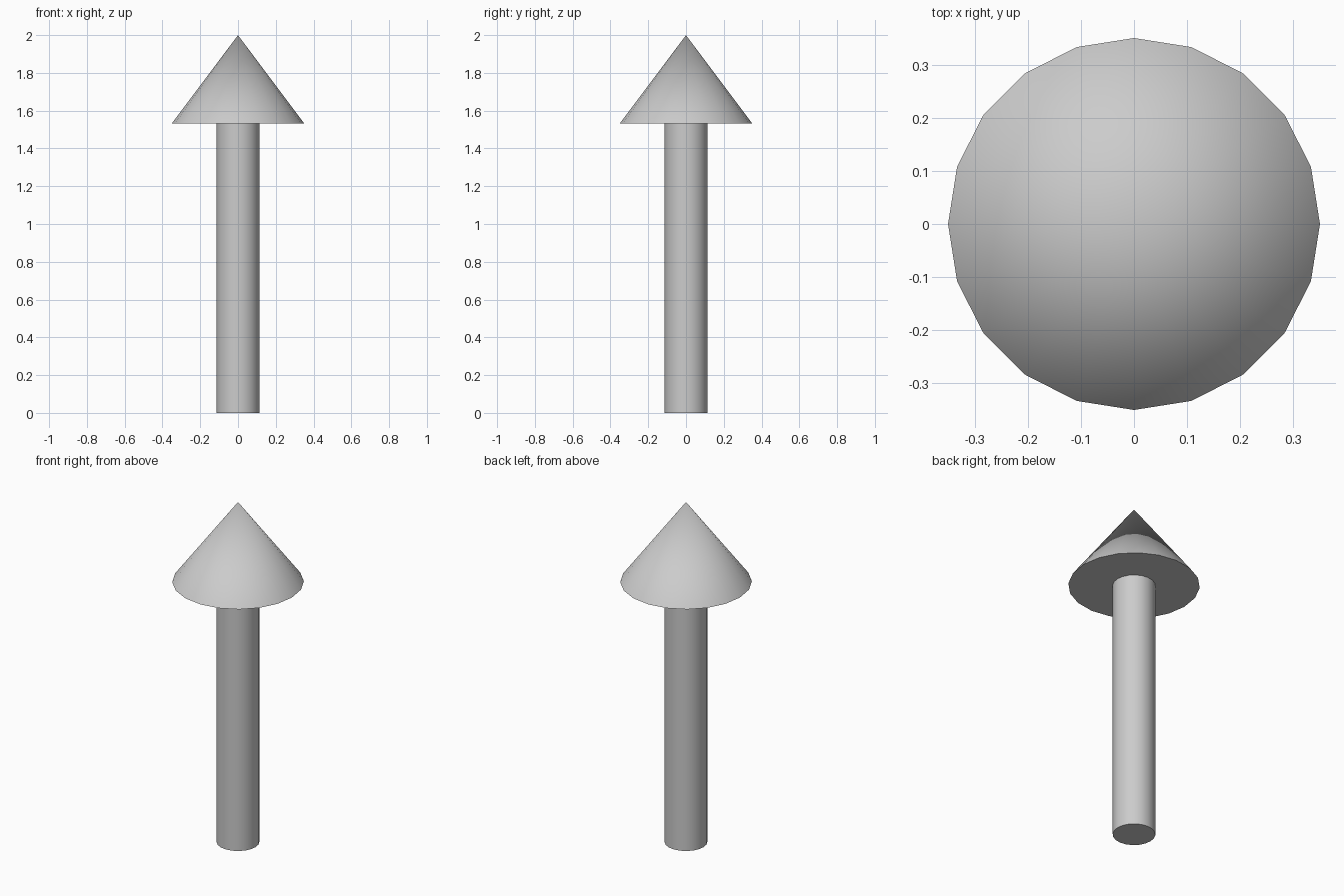
import bpy
import math

if "Cube" in bpy.data.objects:
    bpy.data.objects.remove(bpy.data.objects["Cube"])

SIDES = 20
NECK_Z = 1.532


def round_part(name, r_bottom, r_top, z0, z1):
    """Low-poly round part between two heights, smooth sides with sharp rims."""
    bpy.ops.mesh.primitive_cone_add(
        vertices=SIDES, radius1=r_bottom, radius2=r_top,
        depth=z1 - z0, location=(0, 0, (z0 + z1) / 2))
    obj = bpy.context.object
    obj.name = name
    bpy.ops.object.shade_smooth_by_angle(angle=math.radians(40))
    return obj


# Straight shaft
round_part("arrow_shaft", 0.114, 0.114, 0.0, NECK_Z)

# Pointed head
round_part("arrow_head", 0.351, 0.0, NECK_Z, 2.0)
